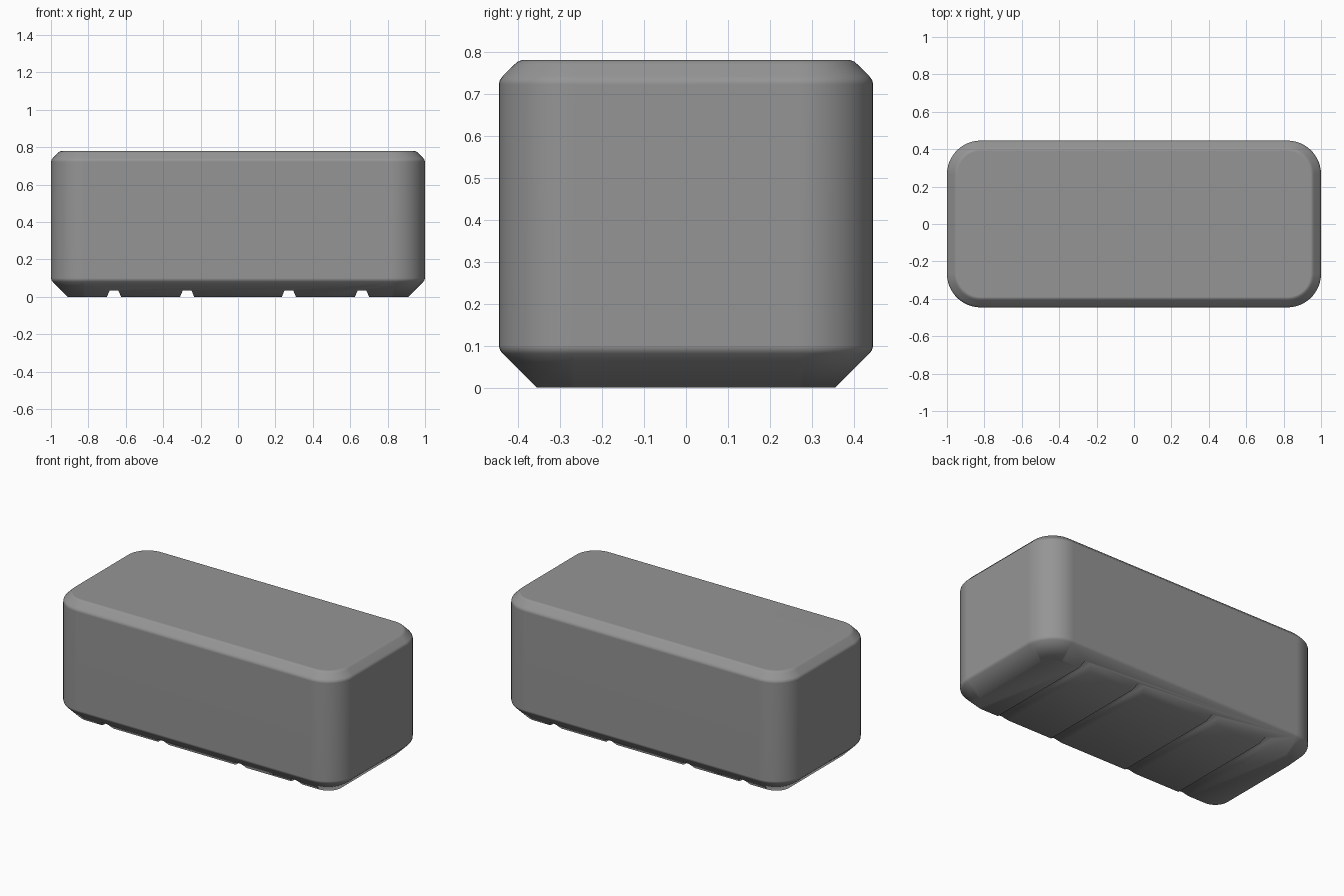
import bpy, bmesh
from math import sin, cos, pi, radians

if "Cube" in bpy.data.objects:
    bpy.data.objects.remove(bpy.data.objects["Cube"])

HX, HY, R, SEG = 1.0, 0.446, 0.18, 12


def ring(bm, inset, z):
    """Rounded rectangle of vertices, moved inwards by inset."""
    r = R - inset
    verts = []
    for i, (sx, sy) in enumerate(((1, 1), (-1, 1), (-1, -1), (1, -1))):
        for k in range(SEG + 1):
            a = (i + k / SEG) * pi / 2
            verts.append(bm.verts.new((sx * (HX - R) + r * cos(a),
                                       sy * (HY - R) + r * sin(a), z)))
    return verts


def loft(bm, rings):
    """Skin closed rings and cap both ends."""
    for a, b in zip(rings, rings[1:]):
        n = len(a)
        for i in range(n):
            j = (i + 1) % n
            bm.faces.new((a[i], a[j], b[j], b[i]))
    bm.faces.new(rings[0][::-1])
    bm.faces.new(rings[-1])
    bmesh.ops.recalc_face_normals(bm, faces=bm.faces[:])


def make_object(name, bm):
    mesh = bpy.data.meshes.new(name)
    bm.to_mesh(mesh)
    bm.free()
    ob = bpy.data.objects.new(name, mesh)
    bpy.context.collection.objects.link(ob)
    return ob


# dark grey finish
grey = bpy.data.materials.new("dark_grey")
grey.diffuse_color = (0.3, 0.3, 0.3, 1)
grey.use_nodes = True
grey.node_tree.nodes["Principled BSDF"].inputs["Base Color"].default_value = grey.diffuse_color

# block body: bevelled profile as (inset, height)
profile = [(0.09, 0), (0.009, 0.081), (0.003, 0.089), (0, 0.1),
           (0, 0.722), (0.003, 0.733), (0.009, 0.741),
           (0.038, 0.770), (0.046, 0.777), (0.056, 0.78)]
bm = bmesh.new()
loft(bm, [ring(bm, i, z) for i, z in profile])
body = make_object("block_body", bm)
body.data.materials.append(grey)

# tapered grooves across the underside
bm = bmesh.new()
section = [(-0.0505, -0.03), (0.0505, -0.03), (0.023, 0.035), (-0.023, 0.035)]
for x in (-0.663, -0.272, 0.272, 0.663):
    loft(bm, [[bm.verts.new((x + dx, y, z)) for dx, z in section]
              for y in (-0.6, 0.6)])
cutter = make_object("groove_cutter", bm)
cutter.data.materials.append(grey)
cutter.hide_render = True

mod = body.modifiers.new("grooves", 'BOOLEAN')
mod.operation = 'DIFFERENCE'
mod.solver = 'EXACT'
mod.object = cutter
bpy.context.view_layer.objects.active = body
body.select_set(True)
bpy.ops.object.modifier_apply(modifier=mod.name)
bpy.data.objects.remove(cutter)

# soft shading that keeps the large faces flat
bpy.ops.object.shade_smooth_by_angle(angle=radians(75))
weighted = body.modifiers.new("weighted_normals", 'WEIGHTED_NORMAL')
weighted.keep_sharp = True
